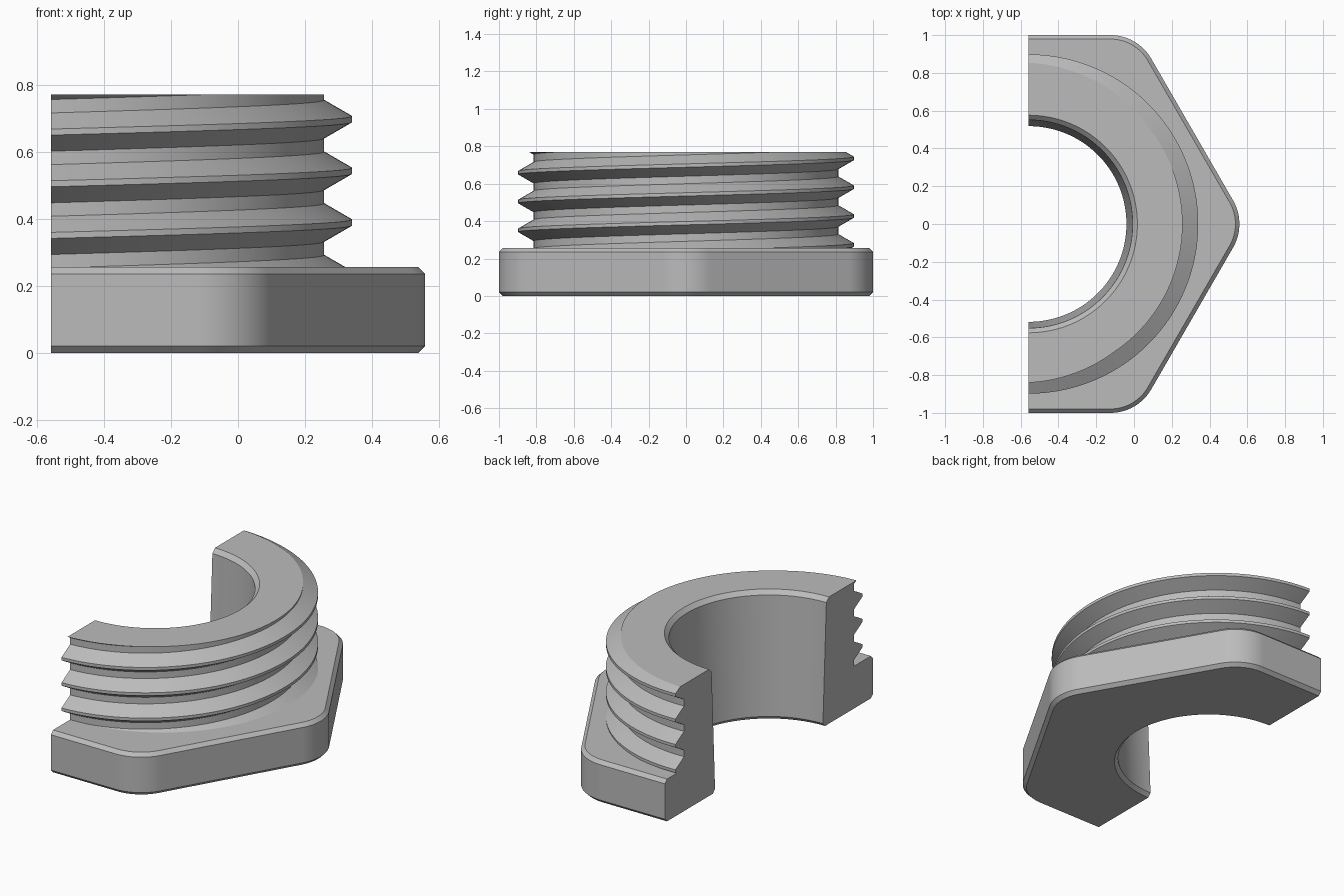
import bpy
import bmesh
from math import sin, cos, pi, radians, sqrt, atan2

AXIS_X = -0.558          # thread axis lies on the cut plane
STEPS = 240
HEIGHT, FLANGE = 0.77, 0.257
ROOT, CREST, PITCH = 0.815, 0.898, 0.154
CORNER = 0.25            # rounding of the hex corners

if "Cube" in bpy.data.objects:
    bpy.data.objects.remove(bpy.data.objects["Cube"])

grey = bpy.data.materials.new("plain grey")
grey.use_nodes = True
grey.diffuse_color = (0.5, 0.5, 0.5, 1)
for node in grey.node_tree.nodes:
    if node.type == 'BSDF_PRINCIPLED':
        node.inputs["Base Color"].default_value = grey.diffuse_color


def bore(z):
    """Radius of the slightly tapered bore."""
    return 0.517 + 0.035 * z / HEIGHT


def hex_radius(angle, inset):
    """Distance from the axis to the rounded hexagon along a ray."""
    off = abs((angle + pi / 6) % (pi / 3) - pi / 6)
    centre = (1 - CORNER) / cos(pi / 6)
    r = CORNER - inset
    if off < atan2(r * sin(pi / 6), centre + r * cos(pi / 6)):
        return centre * cos(off) + sqrt(r * r - (centre * sin(off)) ** 2)
    return (1 - inset) / cos(pi / 6 - off)


def sweep(profile):
    """Closed half-turn solid from a radial section that varies with angle."""
    bm = bmesh.new()
    sections = []
    for i in range(STEPS + 1):
        a = -pi / 2 + pi * i / STEPS
        sections.append([bm.verts.new((r * cos(a), r * sin(a), z))
                         for r, z in profile(a)])
    n = len(sections[0])
    for s, t in zip(sections, sections[1:]):
        for j in range(n):
            k = (j + 1) % n
            bm.faces.new((s[j], t[j], t[k], s[k]))
    bm.faces.new(sections[0])
    bm.faces.new(sections[-1][::-1])
    bmesh.ops.recalc_face_normals(bm, faces=bm.faces[:])
    return bm


def cut(bm, z, direction, fill):
    """Trim at a height, dropping what lies along the direction."""
    res = bmesh.ops.bisect_plane(
        bm, geom=bm.verts[:] + bm.edges[:] + bm.faces[:],
        plane_co=(0, 0, z), plane_no=(0, 0, direction), clear_outer=True)
    if fill:
        edges = [e for e in res["geom_cut"]
                 if isinstance(e, bmesh.types.BMEdge) and e.is_boundary]
        bmesh.ops.holes_fill(bm, edges=edges, sides=0)
        bmesh.ops.recalc_face_normals(bm, faces=bm.faces[:])


def finish(bm, name):
    mesh = bpy.data.meshes.new(name)
    bm.to_mesh(mesh)
    bm.free()
    mesh.materials.append(grey)
    obj = bpy.data.objects.new(name, mesh)
    obj.location.x = AXIS_X
    bpy.context.collection.objects.link(obj)
    bpy.ops.object.select_all(action='DESELECT')
    obj.select_set(True)
    bpy.context.view_layer.objects.active = obj
    bpy.ops.object.shade_smooth_by_angle(angle=radians(30))


# Hexagonal flange with chamfered rims
def flange_section(a):
    bevel = 0.021
    outer, inner = hex_radius(a, 0), hex_radius(a, bevel)
    return [(bore(0) + 0.022, 0), (inner, 0), (outer, bevel),
            (outer, FLANGE - bevel), (inner, FLANGE), (0.81, FLANGE),
            (bore(FLANGE), FLANGE), (bore(0.022), 0.022)]


flange = sweep(flange_section)
hidden = [f for f in flange.faces
          if all(v.co.z > FLANGE - 0.001 and v.co.xy.length < 0.815 for v in f.verts)]
bmesh.ops.delete(flange, geom=hidden, context='FACES')
finish(flange, "hex_flange")


# Threaded sleeve: helical outside, tapered and chamfered bore
def thread_section(a):
    points = [(bore(0.1), 0.1)]
    for turn in range(-3, 2):
        z = 0.697 + PITCH * (turn + a / (2 * pi))
        points += [(ROOT, z - 0.057), (CREST, z - 0.009),
                   (CREST, z + 0.009), (ROOT, z + 0.057)]
    rim = HEIGHT - 0.025
    return points + [(bore(rim) + 0.1, rim + 0.1), (bore(rim), rim)]


thread = sweep(thread_section)
cut(thread, HEIGHT, 1, True)
cut(thread, FLANGE, -1, False)
finish(thread, "threaded_sleeve")
